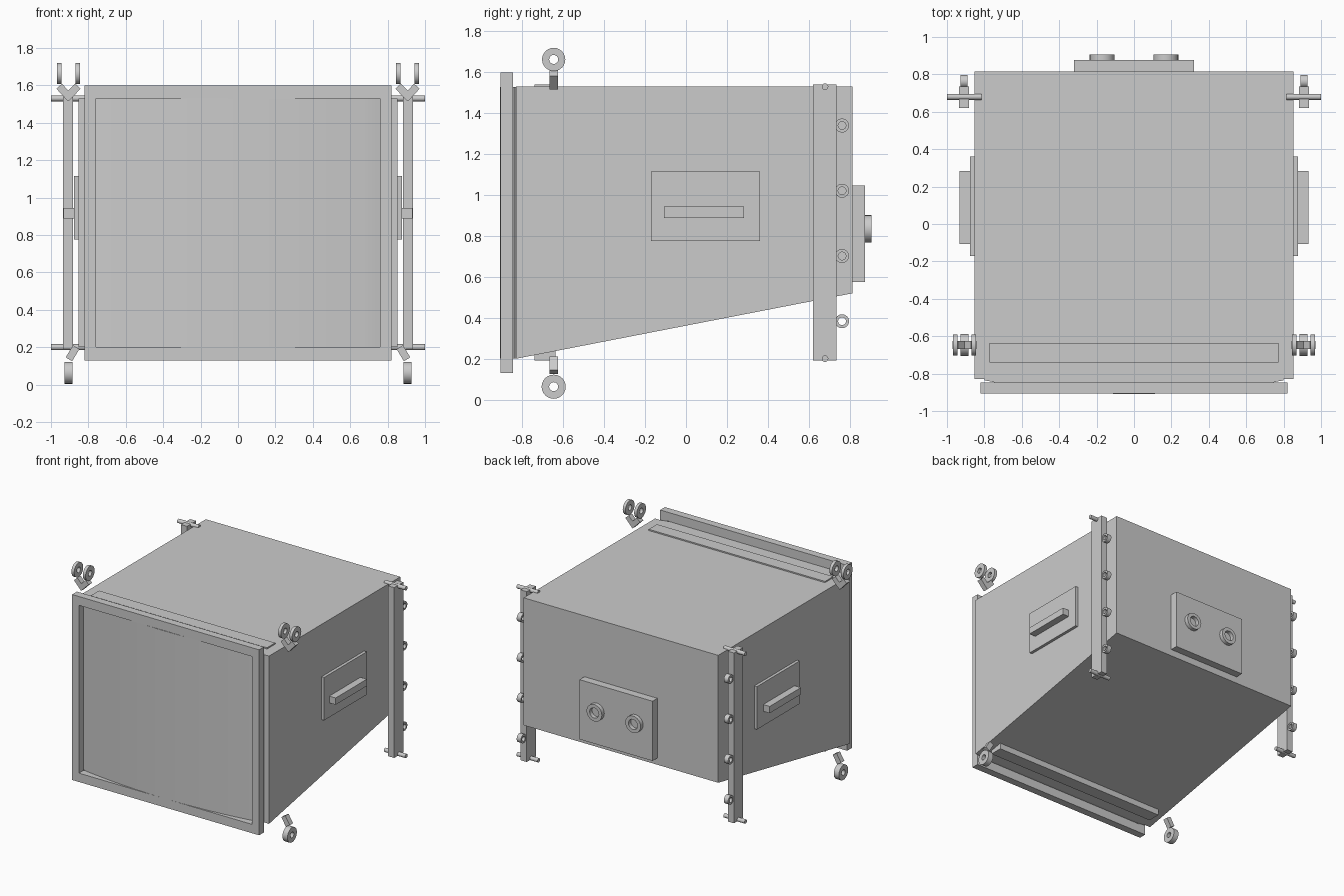
import bpy, bmesh, math
from mathutils import Vector, Matrix

cube = bpy.data.objects.get("Cube")
if cube:
    bpy.data.objects.remove(cube, do_unlink=True)

grey = bpy.data.materials.new("plain_grey")
grey.use_nodes = True
grey.diffuse_color = (0.6, 0.6, 0.6, 1)
grey.node_tree.nodes["Principled BSDF"].inputs["Base Color"].default_value = (0.6, 0.6, 0.6, 1)


def finish(name, bm, smooth=False):
    bmesh.ops.recalc_face_normals(bm, faces=bm.faces)
    mesh = bpy.data.meshes.new(name)
    bm.to_mesh(mesh)
    bm.free()
    mesh.materials.append(grey)
    obj = bpy.data.objects.new(name, mesh)
    bpy.context.collection.objects.link(obj)
    if smooth:
        bpy.ops.object.select_all(action="DESELECT")
        obj.select_set(True)
        bpy.context.view_layer.objects.active = obj
        bpy.ops.object.shade_smooth_by_angle(angle=math.radians(30))
    return obj


def box(name, x, y, z):
    """Box from (low, high) pairs on each axis."""
    bm = bmesh.new()
    bmesh.ops.create_cube(bm, size=1)
    for v in bm.verts:
        v.co = Vector([(r[0] + r[1]) / 2 + c * (r[1] - r[0]) for r, c in zip((x, y, z), v.co)])
    return finish(name, bm)


def place(axis, p, d):
    """Point p of a flat outline, at distance d along the axis."""
    return {"x": (d, p[0], p[1]), "y": (p[0], d, p[1]), "z": (p[0], p[1], d)}[axis]


def prism(name, points, axis, a, b, smooth=False):
    bm = bmesh.new()
    ends = [[bm.verts.new(place(axis, p, d)) for p in points] for d in (a, b)]
    for e in ends:
        bm.faces.new(e)
    for i in range(len(points)):
        j = (i + 1) % len(points)
        bm.faces.new((ends[0][i], ends[0][j], ends[1][j], ends[1][i]))
    return finish(name, bm, smooth)


def hollow(name, outer, inner, axis, a, b, smooth=False):
    """Extruded outline with a matching hole through it."""
    bm = bmesh.new()
    loops = [[bm.verts.new(place(axis, p, d)) for p in pts]
             for pts, d in ((outer, a), (outer, b), (inner, b), (inner, a))]
    n = len(outer)
    for k in range(4):
        p, q = loops[k], loops[(k + 1) % 4]
        for i in range(n):
            j = (i + 1) % n
            bm.faces.new((p[i], p[j], q[j], q[i]))
    return finish(name, bm, smooth)


def circle(u, v, r, n=24):
    return [(u + r * math.cos(2 * math.pi * i / n), v + r * math.sin(2 * math.pi * i / n)) for i in range(n)]


def rect(u, v0, v1):
    return [(-u, v0), (u, v0), (u, v1), (-u, v1)]


def ring(name, u, v, r, hole, axis, a, b):
    return hollow(name, circle(u, v, r), circle(u, v, hole), axis, a, b, True)


def bar(name, start, end, width, y, depth):
    """Slanted bar in the xz plane."""
    s, e = Vector(start), Vector(end)
    n = (e - s).normalized()
    side = Vector((-n.y, n.x)) * width / 2
    return prism(name, [s + side, e + side, e - side, s - side], "y", y - depth / 2, y + depth / 2)


# Cabinet with sloping underside
prism("cabinet", [(-0.83, 0.2), (-0.83, 1.53), (0.815, 1.53), (0.815, 0.52)], "x", -0.853, 0.853)

# Front frame and bowed grille
hollow("front_frame", rect(0.82, 0.13, 1.6), rect(0.76, 0.2, 1.53), "y", -0.907, -0.847)
bow = [(0.73 * i / 12, -0.909 + 0.057 * (i / 12) ** 2) for i in range(-12, 13)]
prism("grille", [(-0.8, -0.83), (-0.8, -0.836), (-0.76, -0.843)] + bow
      + [(0.76, -0.843), (0.8, -0.836), (0.8, -0.83)], "z", 0.201, 1.529, True)

# Mounting strips above and below
box("top_strip", (-0.773, 0.773), (-0.74, -0.637), (1.52, 1.54))
box("bottom_strip", (-0.773, 0.773), (-0.74, -0.637), (0.19, 0.25))

# Rear connector panel
box("rear_panel", (-0.32, 0.32), (0.81, 0.876), (0.574, 1.047))

for s, side in ((1, "left"), (-1, "right")):
    def span(a, b):
        return tuple(sorted((s * a, s * b)))

    ring(side + "_socket", s * 0.17, 0.835, 0.067, 0.04, "y", 0.87, 0.907)

    # Side handle on its plate
    box(side + "_handle_plate", span(0.85, 0.876), (-0.172, 0.362), (0.775, 1.115))
    box(side + "_handle", span(0.87, 0.932), (-0.108, 0.283), (0.889, 0.943))

    # Rear rail with cross rods and rings
    box(side + "_rail", span(0.882, 0.935), (0.621, 0.735), (0.19, 1.54))
    for z, level in ((0.2, "lower"), (1.53, "upper")):
        prism(f"{side}_{level}_rod", circle(0.68, z, 0.016, 16), "x", s * 0.815, s, True)
    for i in range(4):
        ring(f"{side}_rail_ring_{i + 1}", 0.763, 0.383 + 0.319 * i, 0.034, 0.019, "x", s * 0.89, s * 0.927)

    # Front rigging: forked pair of eyes on top, single eye below
    for x, foot, label in ((0.956, 0.896, "outer"), (0.856, 0.92, "inner")):
        ring(f"{side}_{label}_eye", -0.647, 1.663, 0.057, 0.022, "x", s * (x - 0.012), s * (x + 0.012))
        bar(f"{side}_{label}_fork", (s * foot, 1.53), (s * x, 1.595), 0.04, -0.647, 0.041)
    ring(side + "_lower_eye", -0.647, 0.063, 0.059, 0.022, "x", s * 0.884, s * 0.928)
    bar(side + "_lower_link", (s * 0.865, 0.2), (s * 0.904, 0.135), 0.04, -0.647, 0.041)
